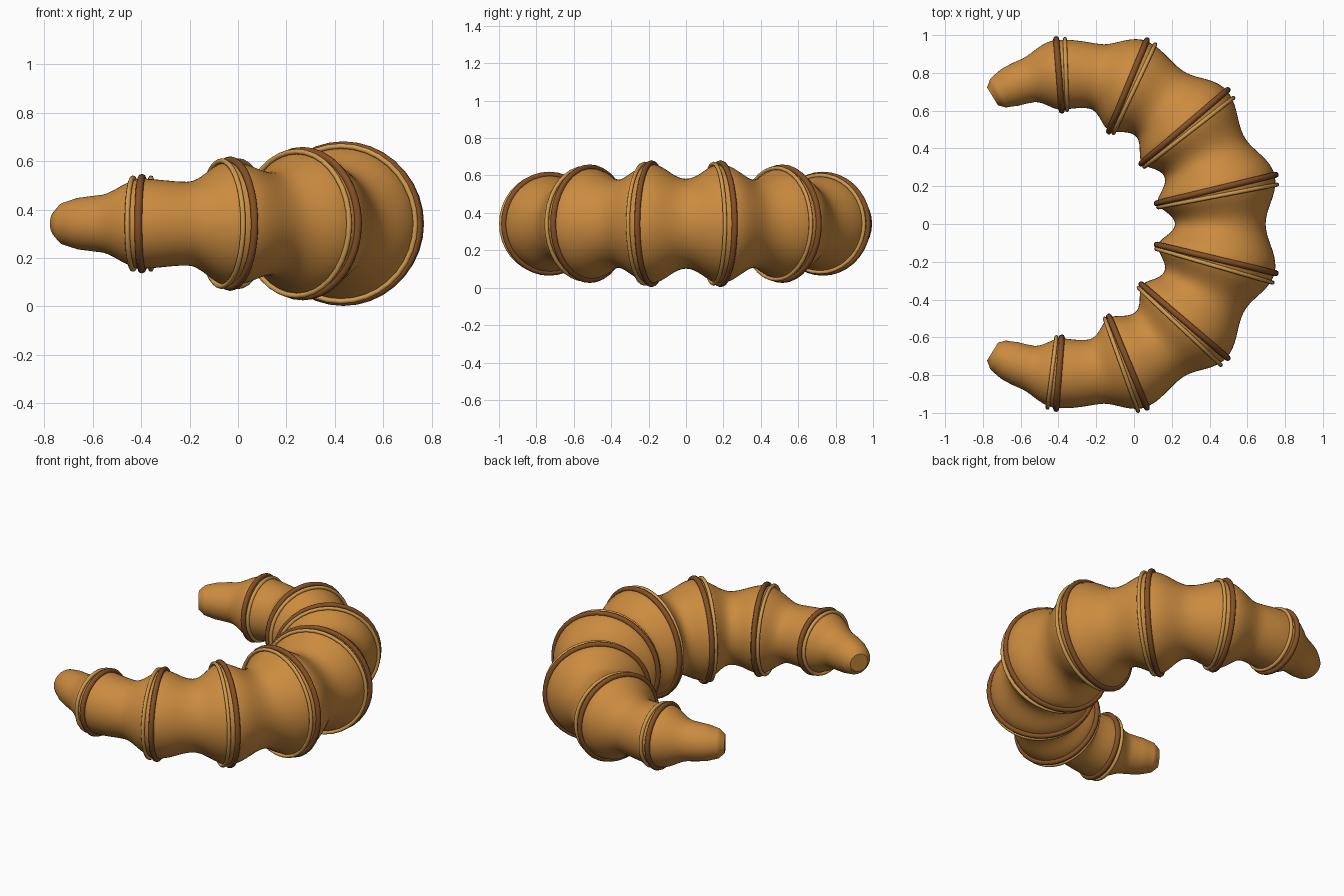
import bpy, bmesh
from math import sin, cos, pi, radians

if "Cube" in bpy.data.objects:
    bpy.data.objects.remove(bpy.data.objects["Cube"])

CX, ARC, Z = -0.335, 0.792, 0.342      # centre line: arc centre x, radius, height
STEP = 27                              # degrees between ridges
RIDGES = {13.5: 0.324, 40.5: 0.301, 67.5: 0.262, 94.5: 0.19}


def material(name, rgb):
    m = bpy.data.materials.new(name)
    m.diffuse_color = (*rgb, 1)
    m.use_nodes = True
    m.node_tree.nodes["Principled BSDF"].inputs["Base Color"].default_value = m.diffuse_color
    return m


crust = material("crust", (0.60, 0.26, 0.05))
dark = material("dark_edge", (0.23, 0.08, 0.02))
light = material("light_edge", (0.63, 0.33, 0.08))

# Body radius by absolute angle: valleys, ridges and blunt tip
PROFILE = [(0, 0.24), (13.5, 0.318), (27, 0.236), (40.5, 0.295), (54, 0.213),
           (67.5, 0.256), (81, 0.173), (94.5, 0.185), (108, 0.117),
           (114, 0.107), (119, 0.087), (121.5, 0.055)]


def body_radius(a):
    a = abs(a)
    for (a0, r0), (a1, r1) in zip(PROFILE, PROFILE[1:]):
        if a <= a1:
            t = (a - a0) / (a1 - a0)
            if a0 < 108:
                t = (1 - cos(pi * t)) / 2
            return r0 + (r1 - r0) * t
    return PROFILE[-1][1]


# Crescent body lofted along the arc
SIDES = 48
bm = bmesh.new()
loops = []
angles = sorted({i * 1.5 for i in range(-81, 82)} | {119, -119})
for a in angles:
    r, t = body_radius(a), radians(a)
    loop = []
    for k in range(SIDES):
        p = 2 * pi * k / SIDES
        d = ARC + r * cos(p)
        loop.append(bm.verts.new((CX + d * cos(t), d * sin(t), Z + r * sin(p))))
    loops.append(loop)
for A, B in zip(loops, loops[1:]):
    for k in range(SIDES):
        j = (k + 1) % SIDES
        bm.faces.new((A[k], A[j], B[j], B[k]))
bm.faces.new(loops[0])
bm.faces.new(loops[-1])
bmesh.ops.recalc_face_normals(bm, faces=bm.faces)
mesh = bpy.data.meshes.new("pastry_body")
bm.to_mesh(mesh)
bm.free()
body = bpy.data.objects.new("pastry_body", mesh)
bpy.context.collection.objects.link(body)
mesh.materials.append(crust)
for f in mesh.polygons:
    f.use_smooth = len(f.vertices) == 4


# Rolled edges: a dark ring and a thinner light ring at every ridge
def ring(name, angle, radius, tube, mat):
    t = radians(angle)
    bpy.ops.mesh.primitive_torus_add(
        location=(CX + ARC * cos(t), ARC * sin(t), Z), rotation=(pi / 2, 0, t),
        major_radius=radius, minor_radius=tube, major_segments=36, minor_segments=8)
    ob = bpy.context.object
    ob.name = name
    ob.data.materials.append(mat)
    bpy.ops.object.shade_smooth()


for a, r in RIDGES.items():
    for s in (-1, 1):
        ring("dark_edge", s * a, r, 0.016, dark)
        ring("light_edge", s * a - STEP * 0.1, r * 0.99, 0.011, light)
